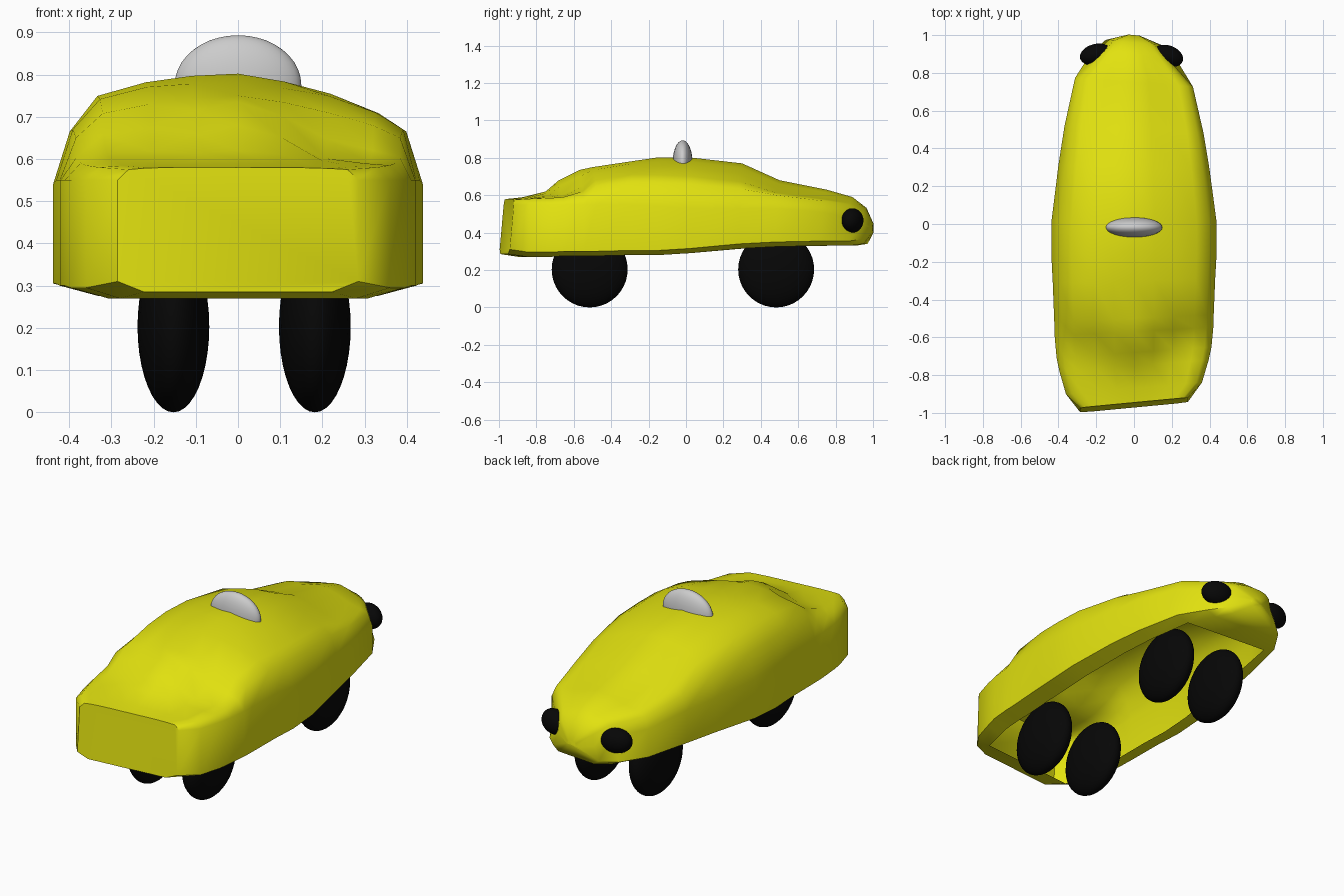
import bpy, bmesh, math

if "Cube" in bpy.data.objects:
    bpy.data.objects.remove(bpy.data.objects["Cube"])


def material(name, rgb):
    m = bpy.data.materials.new(name)
    m.diffuse_color = (*rgb, 1)
    m.use_nodes = True
    m.node_tree.nodes["Principled BSDF"].inputs["Base Color"].default_value = m.diffuse_color
    return m


yellow = material("yellow_paint", (0.76, 0.76, 0.005))
black = material("black_rubber", (0.002, 0.002, 0.002))

# Body stations: y, half width, bottom, belt, shoulder, roof side, roof centre
stations = [
    (-0.945, 0.285, 0.285, 0.55, 0.575, 0.58, 0.58),
    (-0.87, 0.36, 0.27, 0.55, 0.58, 0.585, 0.59),
    (-0.75, 0.395, 0.27, 0.55, 0.585, 0.60, 0.62),
    (-0.68, 0.41, 0.275, 0.55, 0.59, 0.61, 0.68),
    (-0.57, 0.42, 0.275, 0.55, 0.605, 0.66, 0.735),
    (-0.50, 0.422, 0.275, 0.55, 0.65, 0.72, 0.75),
    (-0.30, 0.43, 0.28, 0.55, 0.67, 0.76, 0.78),
    (-0.15, 0.438, 0.28, 0.54, 0.665, 0.768, 0.802),
    (0.02, 0.436, 0.29, 0.53, 0.66, 0.76, 0.802),
    (0.30, 0.40, 0.315, 0.53, 0.635, 0.725, 0.77),
    (0.50, 0.368, 0.325, 0.53, 0.60, 0.635, 0.68),
    (0.75, 0.312, 0.33, 0.51, 0.57, 0.595, 0.63),
    (0.89, 0.225, 0.33, 0.48, 0.54, 0.57, 0.59),
    (0.96, 0.15, 0.34, 0.44, 0.50, 0.53, 0.535),
    (1.00, 0.03, 0.40, 0.42, 0.44, 0.45, 0.45),
]


def section(y, w, bottom, belt, shoulder, side, centre):
    k = 0.8 if 0.85 < y < 0.99 else 1                 # pinched in behind the lamps
    mid = shoulder + 0.62 * (side - shoulder)
    half = [(0.78 * w, bottom), (w, bottom + 0.025), (w * k, belt),
            (0.91 * w * k, shoulder), (0.76 * w * k, mid), (0.5 * w * k, side),
            (0.25 * w * k, 0.35 * side + 0.65 * centre)]
    pts = half + [(0, centre)] + [(-x, z) for x, z in reversed(half)]
    out = []
    for x, z in pts:
        lean = 0.09 * (0.58 - z) if y < -0.9 else 0   # sloping nose
        tilt = 0.45 * x * (centre - shoulder) * (z > shoulder)   # roof leans slightly
        out.append((x, y - 0.1 * x * y - lean, z - tilt))
    return out


# Hollow body shell, open underneath with an inward lip
bm = bmesh.new()
rings = [[bm.verts.new(p) for p in section(*s)] for s in stations]
for i, (a, b) in enumerate(zip(rings, rings[1:])):
    for j in range(len(a) - 1):
        bm.faces.new((a[j], b[j], b[j + 1], a[j + 1]))
    if i == 0 or i >= len(rings) - 4:                 # floor at nose and tail
        bm.faces.new((a[-1], b[-1], b[0], a[0]))
bm.faces.new(rings[0])
bm.faces.new(list(reversed(rings[-1])))
bmesh.ops.recalc_face_normals(bm, faces=bm.faces)
mesh = bpy.data.meshes.new("body_shell")
bm.to_mesh(mesh)
bm.free()
body = bpy.data.objects.new("body_shell", mesh)
bpy.context.collection.objects.link(body)
mesh.materials.append(yellow)
bpy.context.view_layer.objects.active = body
body.select_set(True)
bpy.ops.object.shade_smooth_by_angle(angle=math.radians(48))


def ellipsoid(name, loc, radii, mat=None, turn=0):
    bpy.ops.mesh.primitive_uv_sphere_add(segments=32, ring_count=20, location=loc,
                                         rotation=(0, 0, math.radians(turn)))
    ob = bpy.context.object
    ob.name = name
    ob.scale = radii
    bpy.ops.object.shade_smooth()
    if mat:
        ob.data.materials.append(mat)
    return ob


# Lens-shaped wheels
for end, y in (("front", -0.515), ("back", 0.482)):
    for side, x in (("left", -0.153), ("right", 0.182)):
        ellipsoid(f"{end}_{side}_wheel", (x, y, 0.203), (0.085, 0.203, 0.203), black)

# Lamps on the tapered end
ellipsoid("left_lamp", (-0.203, 0.898, 0.465), (0.085, 0.055, 0.065), black, 15)
ellipsoid("right_lamp", (0.18, 0.89, 0.465), (0.083, 0.055, 0.065), black, -20)

# Roof sign
ellipsoid("roof_sign", (0, -0.018, 0.775), (0.15, 0.053, 0.118))
